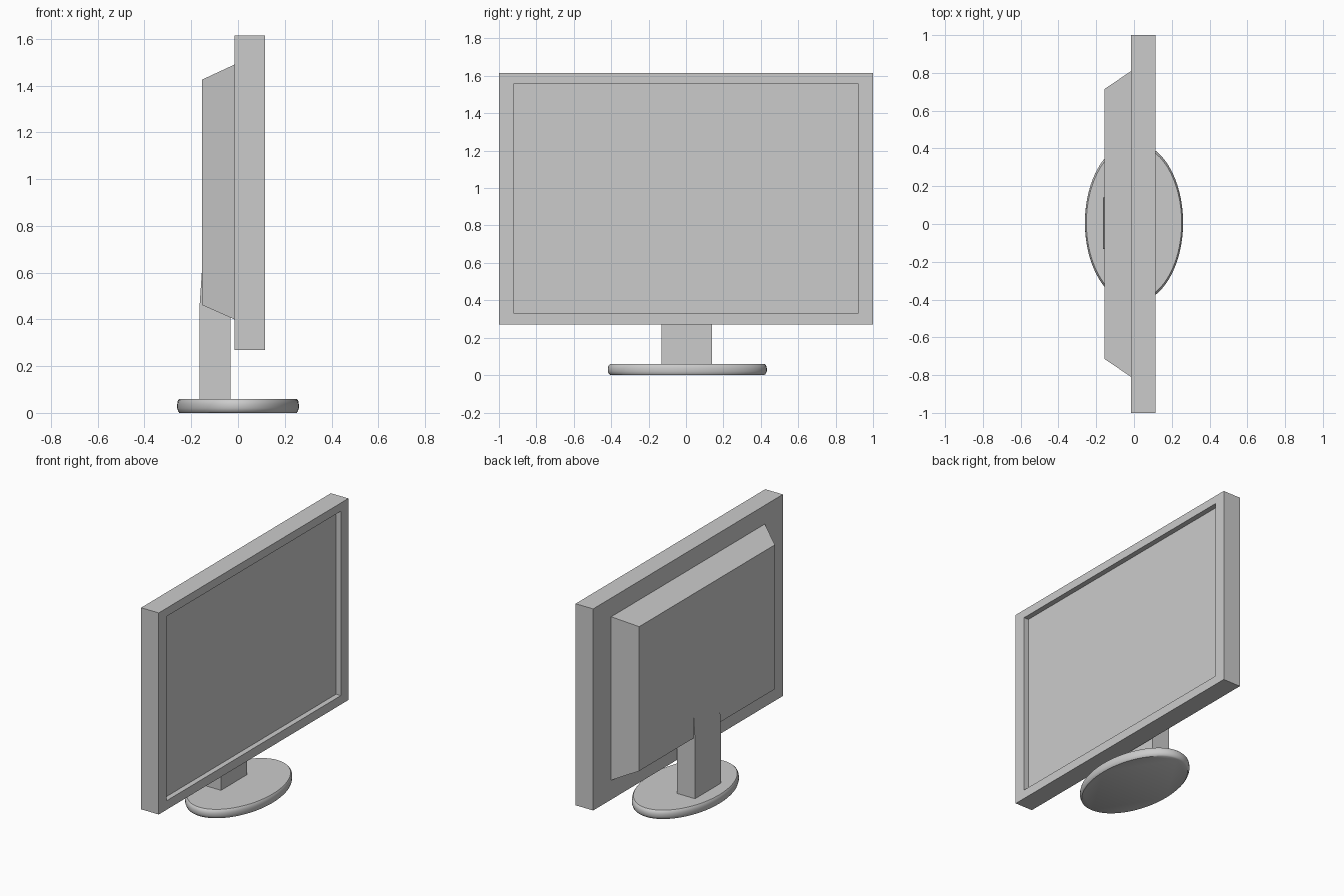
import bpy, math
from math import radians, cos, sin, pi

if "Cube" in bpy.data.objects:
    bpy.data.objects.remove(bpy.data.objects["Cube"])


def loft(name, rings, smooth=False):
    """Closed solid skinned through rings of equal point count."""
    n = len(rings[0])
    verts = [p for ring in rings for p in ring]
    faces = [[r * n + i, r * n + (i + 1) % n, (r + 1) * n + (i + 1) % n, (r + 1) * n + i]
             for r in range(len(rings) - 1) for i in range(n)]
    faces += [list(range(n))[::-1], [(len(rings) - 1) * n + i for i in range(n)]]
    mesh = bpy.data.meshes.new(name)
    mesh.from_pydata(verts, [], faces)
    mesh.update()
    obj = bpy.data.objects.new(name, mesh)
    bpy.context.collection.objects.link(obj)
    if smooth:
        bpy.ops.object.select_all(action='DESELECT')
        obj.select_set(True)
        bpy.context.view_layer.objects.active = obj
        bpy.ops.object.shade_smooth_by_angle(angle=radians(40))
    return obj


def rect(x, half_y, z0, z1):
    return [(x, -half_y, z0), (x, half_y, z0), (x, half_y, z1), (x, -half_y, z1)]


def ellipse(scale, z, n=64):
    return [(0.26 * scale * cos(2 * pi * i / n),
             0.007 + 0.425 * scale * sin(2 * pi * i / n), z) for i in range(n)]


# Display panel: outer slab, bezel, then recessed screen
loft("display_panel", [
    rect(-0.015, 1.0, 0.27, 1.615),
    rect(0.115, 1.0, 0.27, 1.615),
    rect(0.115, 0.92, 0.33, 1.56),
    rect(0.08, 0.92, 0.33, 1.56),
])

# Tapered rear housing, seated slightly inside the panel
loft("rear_housing", [
    rect(-0.155, 0.715, 0.462, 1.425),
    rect(-0.015, 0.81, 0.40, 1.49),
    rect(-0.010, 0.81, 0.40, 1.49),
])

# Stand neck: side profile extruded across y
neck_profile = [(-0.165, 0.05), (-0.165, 0.45), (-0.155, 0.60),
                (-0.10, 0.58), (-0.033, 0.44), (-0.033, 0.05)]
loft("stand_neck", [[(x, y, z) for x, z in neck_profile] for y in (0.14, -0.132)])

# Oval base with a rounded rim
loft("stand_base", [ellipse(s, z) for s, z in
                    [(0.965, 0.0), (0.985, 0.006), (1.0, 0.02), (1.0, 0.038),
                     (0.99, 0.052), (0.97, 0.06)]], smooth=True)
